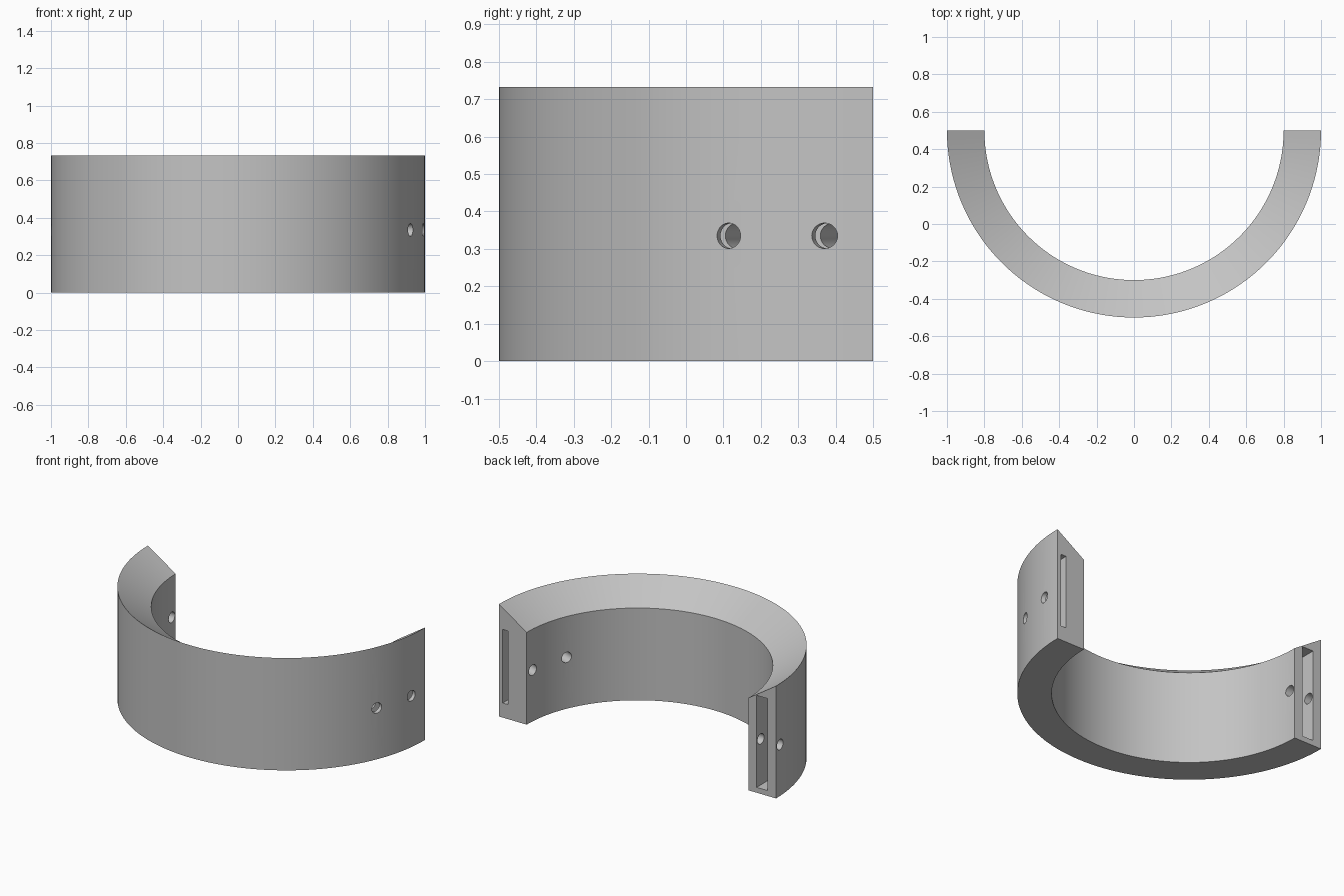
import bpy
import bmesh
from math import radians, sin, cos
from mathutils import Vector, Matrix

cube = bpy.data.objects.get("Cube")
if cube:
    bpy.data.objects.remove(cube, do_unlink=True)

CENTRE_Y = 0.5
MID_Z = 0.335

grey = bpy.data.materials.new("plain grey")
grey.use_nodes = True
colour = (0.55, 0.55, 0.55, 1)
grey.diffuse_color = colour
grey.node_tree.nodes["Principled BSDF"].inputs["Base Color"].default_value = colour


def finish(name, bm):
    bmesh.ops.recalc_face_normals(bm, faces=bm.faces)
    mesh = bpy.data.meshes.new(name)
    bm.to_mesh(mesh)
    bm.free()
    mesh.materials.append(grey)
    obj = bpy.data.objects.new(name, mesh)
    bpy.context.collection.objects.link(obj)
    return obj


def arc_solid(name, profile, start, end, steps):
    """Sweep a closed (radius, height) profile around the band centre."""
    bm = bmesh.new()
    rings = []
    for i in range(steps + 1):
        a = radians(start + (end - start) * i / steps)
        rings.append([bm.verts.new((r * cos(a), CENTRE_Y + r * sin(a), z))
                      for r, z in profile])
    n = len(profile)
    for a, b in zip(rings, rings[1:]):
        for j in range(n):
            k = (j + 1) % n
            bm.faces.new((a[j], a[k], b[k], b[j]))
    bm.faces.new(rings[0])
    bm.faces.new(rings[-1])
    return finish(name, bm)


def box(name, centre, size):
    bm = bmesh.new()
    bmesh.ops.create_cube(bm, size=1, matrix=Matrix.Translation(centre)
                          @ Matrix.Diagonal((*size, 1)))
    return finish(name, bm)


def pin(name, outer, inner, radius=0.034):
    """Round cutter through two points, overshooting both ends."""
    a, b = Vector((*outer, MID_Z)), Vector((*inner, MID_Z))
    axis = b - a
    bm = bmesh.new()
    bmesh.ops.create_cone(
        bm, cap_ends=True, segments=32, radius1=radius, radius2=radius,
        depth=axis.length + 0.16,
        matrix=Matrix.Translation((a + b) / 2)
        @ axis.to_track_quat('Z', 'Y').to_matrix().to_4x4())
    return finish(name, bm)


# Half-ring band with a top that slopes down to the inside
band = arc_solid("curved_band",
                 [(0.8, 0), (1, 0), (1, 0.733), (0.8, 0.602)], 0, -180, 72)

# Thin curved slot in one end, short wide socket in the other, and pin holes
cutters = [
    arc_solid("curved_slot_cutter",
              [(0.935, 0.095), (0.973, 0.095), (0.973, 0.575), (0.935, 0.575)],
              3, -30, 14),
    box("socket_cutter", (-0.9, 0.46, MID_Z), (0.08, 0.1 + 0.08, 0.6)),
    pin("end_hole_cutter", (-1, 0.457), (-0.8, 0.457)),
    pin("hole_cutter_a", (0.99, 0.371), (0.798, 0.442)),
    pin("hole_cutter_b", (0.923, 0.114), (0.733, 0.183)),
]

for cutter in cutters:
    cutter.hide_render = True
    mod = band.modifiers.new(cutter.name, 'BOOLEAN')
    mod.operation = 'DIFFERENCE'
    mod.solver = 'EXACT'
    mod.object = cutter

bpy.ops.object.select_all(action='DESELECT')
band.select_set(True)
bpy.context.view_layer.objects.active = band
for mod in list(band.modifiers):
    bpy.ops.object.modifier_apply(modifier=mod.name)
for cutter in cutters:
    bpy.data.objects.remove(cutter, do_unlink=True)

bpy.ops.object.shade_smooth_by_angle(angle=radians(25))
